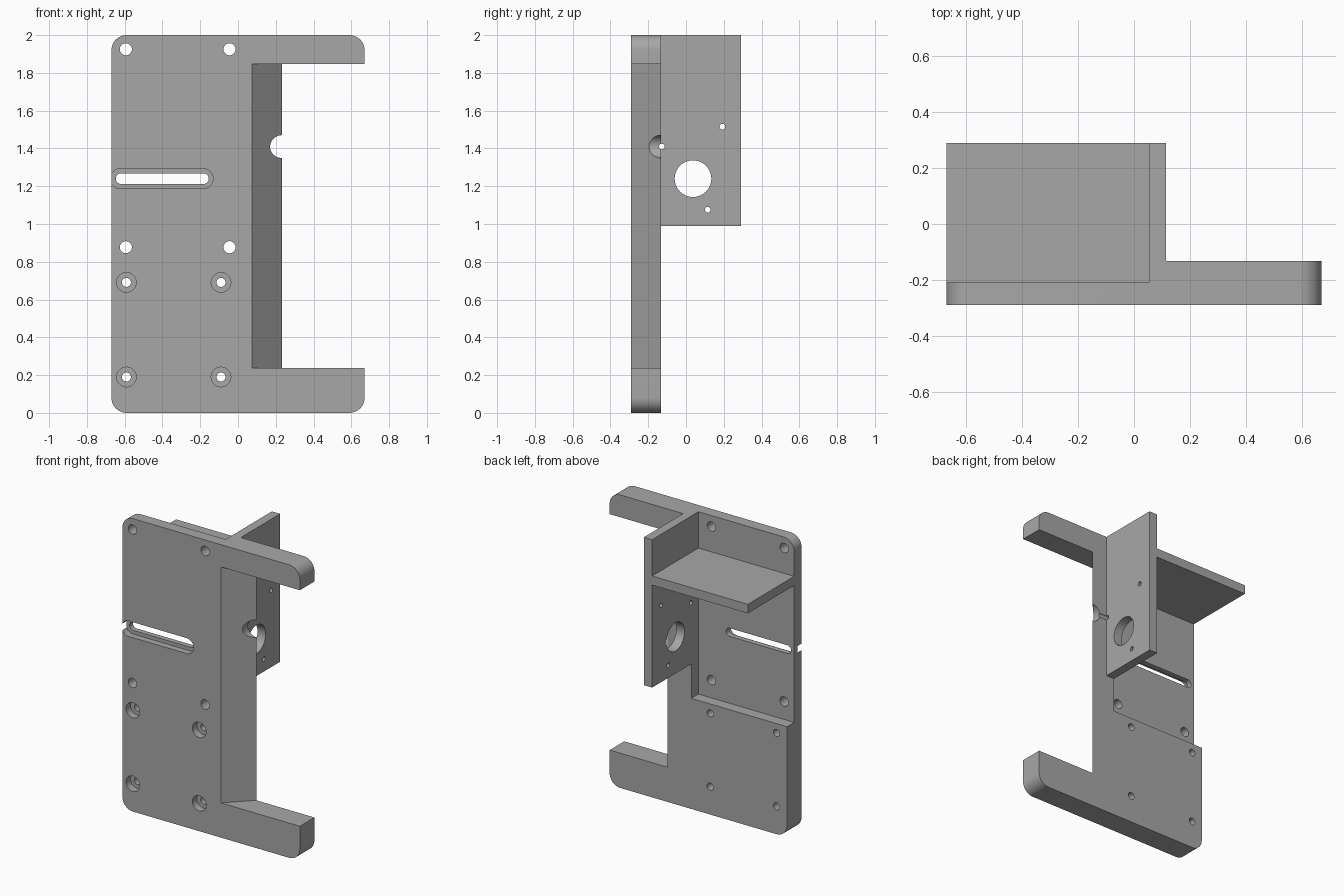
import bpy, bmesh
from math import sin, cos, pi

if "Cube" in bpy.data.objects:
    bpy.data.objects.remove(bpy.data.objects["Cube"], do_unlink=True)

grey = bpy.data.materials.new("plain grey")
grey.use_nodes = True
COLOUR = (0.39, 0.39, 0.39, 1)
grey.diffuse_color = COLOUR
grey.node_tree.nodes["Principled BSDF"].inputs["Base Color"].default_value = COLOUR

FRONT, FLOOR, BACK, REAR = -0.29, -0.21, -0.133, 0.29
LEFT, RIGHT = -0.67, 0.67
WALL_IN, WALL_OUT = 0.053, 0.115


def rect(a0, a1, b0, b1):
    return [(a0, b0), (a1, b0), (a1, b1), (a0, b1)]


def circle(a, b, r, n=40):
    return [(a + r * cos(2 * pi * i / n), b + r * sin(2 * pi * i / n)) for i in range(n)]


def rounded(a0, a1, b0, b1, r, n=12):
    """Rectangle with rounded corners, also used for slots."""
    corners = [(a1 - r, b1 - r), (a0 + r, b1 - r), (a0 + r, b0 + r), (a1 - r, b0 + r)]
    pts = []
    for q, (ca, cb) in enumerate(corners):
        for i in range(n + 1):
            t = (q + i / n) * pi / 2
            p = (ca + r * cos(t), cb + r * sin(t))
            if not pts or abs(p[0] - pts[-1][0]) + abs(p[1] - pts[-1][1]) > 1e-5:
                pts.append(p)
    if abs(pts[0][0] - pts[-1][0]) + abs(pts[0][1] - pts[-1][1]) < 1e-5:
        pts.pop()
    return pts


def prism(name, profile, axis, lo, hi):
    """Extrude a flat profile along an axis from lo to hi."""
    place = {"x": lambda a, b, d: (d, a, b),
             "y": lambda a, b, d: (a, d, b),
             "z": lambda a, b, d: (a, b, d)}[axis]
    bm = bmesh.new()
    ends = [[bm.verts.new(place(a, b, d)) for a, b in profile] for d in (lo, hi)]
    n = len(profile)
    for end in ends:
        bm.faces.new(end)
    for i in range(n):
        j = (i + 1) % n
        bm.faces.new((ends[0][i], ends[0][j], ends[1][j], ends[1][i]))
    bmesh.ops.recalc_face_normals(bm, faces=bm.faces)
    mesh = bpy.data.meshes.new(name)
    bm.to_mesh(mesh)
    bm.free()
    mesh.materials.append(grey)
    ob = bpy.data.objects.new(name, mesh)
    bpy.context.collection.objects.link(ob)
    return ob


def activate(ob):
    bpy.ops.object.select_all(action="DESELECT")
    ob.select_set(True)
    bpy.context.view_layer.objects.active = ob


def cut(ob, profile, axis, lo, hi):
    cutter = prism("cutter", profile, axis, lo, hi)
    cutter.hide_render = True
    mod = ob.modifiers.new("cut", "BOOLEAN")
    mod.operation, mod.solver, mod.object = "DIFFERENCE", "EXACT", cutter
    activate(ob)
    bpy.ops.object.modifier_apply(modifier=mod.name)
    bpy.data.objects.remove(cutter, do_unlink=True)


# Main plate with rounded outer corners
plate = prism("main_plate", rounded(LEFT, RIGHT, 0, 2, 0.08), "y", FRONT, BACK)

# Side opening with a slanted inner edge, leaving two arms
cut(plate, [(0.065, FRONT - 0.01), (0.242, BACK + 0.01), (0.8, BACK + 0.01), (0.8, FRONT - 0.01)],
    "z", 0.237, 1.848)

# Rear pocket
cut(plate, rect(-0.8, WALL_IN, 0.755, 2.2), "y", FLOOR, 0)

# Half-round notch in the slanted edge
cut(plate, circle(0.23, 1.41, 0.06), "y", -0.4, 0)

# Long slot with a wider front recess
cut(plate, rounded(-0.675, -0.132, 1.187, 1.293, 0.053), "y", -0.4, FRONT + 0.045)
cut(plate, rounded(-0.647, -0.155, 1.212, 1.268, 0.028), "y", -0.4, 0)

# Plain corner holes of the pocket
for x in (-0.594, -0.045):
    for z in (0.877, 1.925):
        cut(plate, circle(x, z, 0.032), "y", -0.4, 0)

# Counterbored holes of the lower area
for x in (-0.591, -0.09):
    for z in (0.19, 0.691):
        cut(plate, circle(x, z, 0.052), "y", -0.4, FRONT + 0.05)
        cut(plate, circle(x, z, 0.024), "y", -0.4, 0)

# Upright bracket wall behind the plate
wall = prism("bracket_wall", rect(BACK, REAR, 0.99, 2), "x", WALL_IN, WALL_OUT)
cut(wall, circle(0.037, 1.24, 0.097, 56), "x", -0.1, 0.3)
for y, z in ((0.193, 1.515), (0.115, 1.076)):
    cut(wall, circle(y, z, 0.015, 24), "x", -0.1, 0.3)

# Small hole shared by the wall and the plate edge
for part in (wall, plate):
    cut(part, circle(-0.128, 1.41, 0.015, 24), "x", -0.1, 0.3)

# Horizontal shelf
shelf = prism("shelf", rect(LEFT, WALL_IN, FLOOR, REAR), "z", 1.69, 1.752)

for part in (plate, wall, shelf):
    activate(part)
    bpy.ops.object.shade_smooth_by_angle(angle=0.5)
